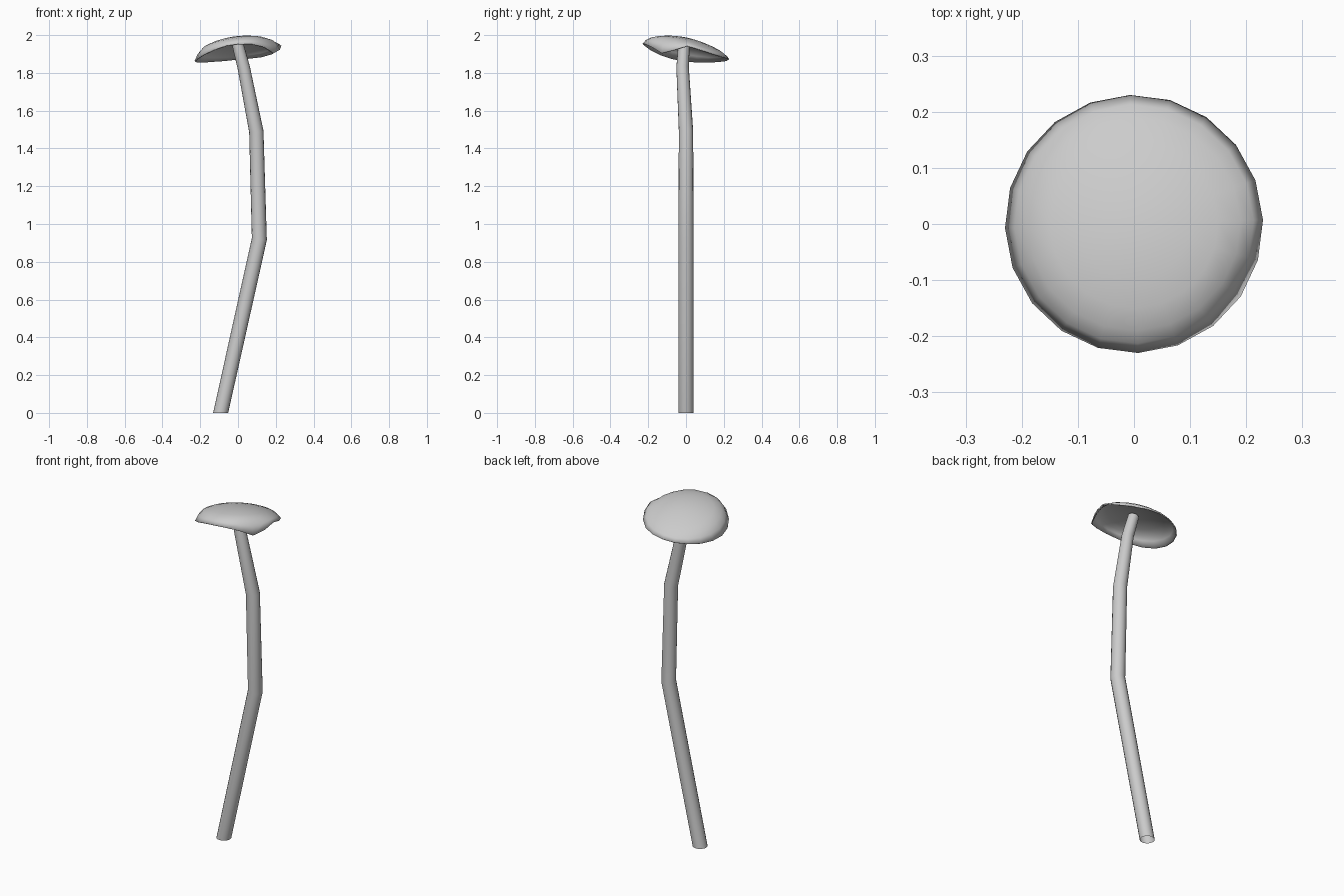
import bpy, bmesh
from math import sin, cos, pi, radians
from mathutils import Vector

cube = bpy.data.objects.get("Cube")
if cube:
    bpy.data.objects.remove(cube, do_unlink=True)

grey = bpy.data.materials.new("plain grey")
grey.use_nodes = True
colour = (0.6, 0.6, 0.6, 1)
grey.diffuse_color = colour
grey.node_tree.nodes["Principled BSDF"].inputs["Base Color"].default_value = colour


def loft(name, rings, tip=None, angle=60):
    """Skin a list of rings, optionally closed by a point at the last ring."""
    bm = bmesh.new()
    loops = [[bm.verts.new(p) for p in ring] for ring in rings]
    n = len(loops[0])
    for low, high in zip(loops, loops[1:]):
        for i in range(n):
            j = (i + 1) % n
            bm.faces.new((low[i], low[j], high[j], high[i]))
    if tip:
        top = bm.verts.new(tip)
        for i in range(n):
            bm.faces.new((loops[-1][i], loops[-1][(i + 1) % n], top))
    mesh = bpy.data.meshes.new(name)
    bm.to_mesh(mesh)
    bm.free()
    mesh.materials.append(grey)
    obj = bpy.data.objects.new(name, mesh)
    bpy.context.collection.objects.link(obj)
    bpy.ops.object.select_all(action="DESELECT")
    obj.select_set(True)
    bpy.context.view_layer.objects.active = obj
    bpy.ops.object.shade_smooth_by_angle(angle=radians(angle))
    return obj


# Stem: an open bent tube
path = [(-0.092, 0, 0), (0.113, 0, 0.92), (0.097, 0, 1.49),
        (0.03, -0.018, 1.83), (-0.005, -0.01, 1.965)]
radii = [0.04, 0.04, 0.038, 0.033, 0.03]
sides = 16
stem_rings = []
for k, (p, r) in enumerate(zip(path, radii)):
    # Joint rings follow the bend; the foot lies flat
    a, b = Vector(path[max(k - 1, 0)]), Vector(path[min(k + 1, len(path) - 1)])
    axis = (b - a).normalized() if k else Vector((0, 0, 1))
    u = Vector((0, 1, 0)).cross(axis).normalized()
    v = axis.cross(u)
    stem_rings.append([Vector(p) + r * (u * cos(t) + v * sin(t))
                       for t in (2 * pi * i / sides for i in range(sides))])
loft("stem", stem_rings)

# Cap: a tilted shallow dome with a ragged, drooping rim
segments = 20
# Extra droop of the rim, counter-clockwise from +x
droop = [0.01, 0.015, 0.02, 0.02, 0.015, 0.012, 0.015, 0.02, 0.03, 0.04,
         0.048, 0.05, 0.045, 0.035, 0.025, 0.024, 0.03, 0.045, 0.072, 0.045]


def dome(x, y):
    return 1.985 + 0.1 * x - 0.2 * y - (x * x + y * y)


def cap_ring(r, amount):
    ring = []
    for i in range(segments):
        t = 2 * pi * (i + 0.1) / segments
        x, y = r * cos(t), r * sin(t)
        ring.append((x, y, dome(x, y) - amount * droop[i]))
    return ring


profile = [(0.23, 1), (0.213, 0.4), (0.19, 0.08), (0.15, 0), (0.1, 0), (0.05, 0)]
cap = loft("cap", [cap_ring(r, a) for r, a in profile], (0, 0, dome(0, 0)))
shell = cap.modifiers.new("thin shell", "SOLIDIFY")
shell.thickness = 0.006
shell.offset = -1
